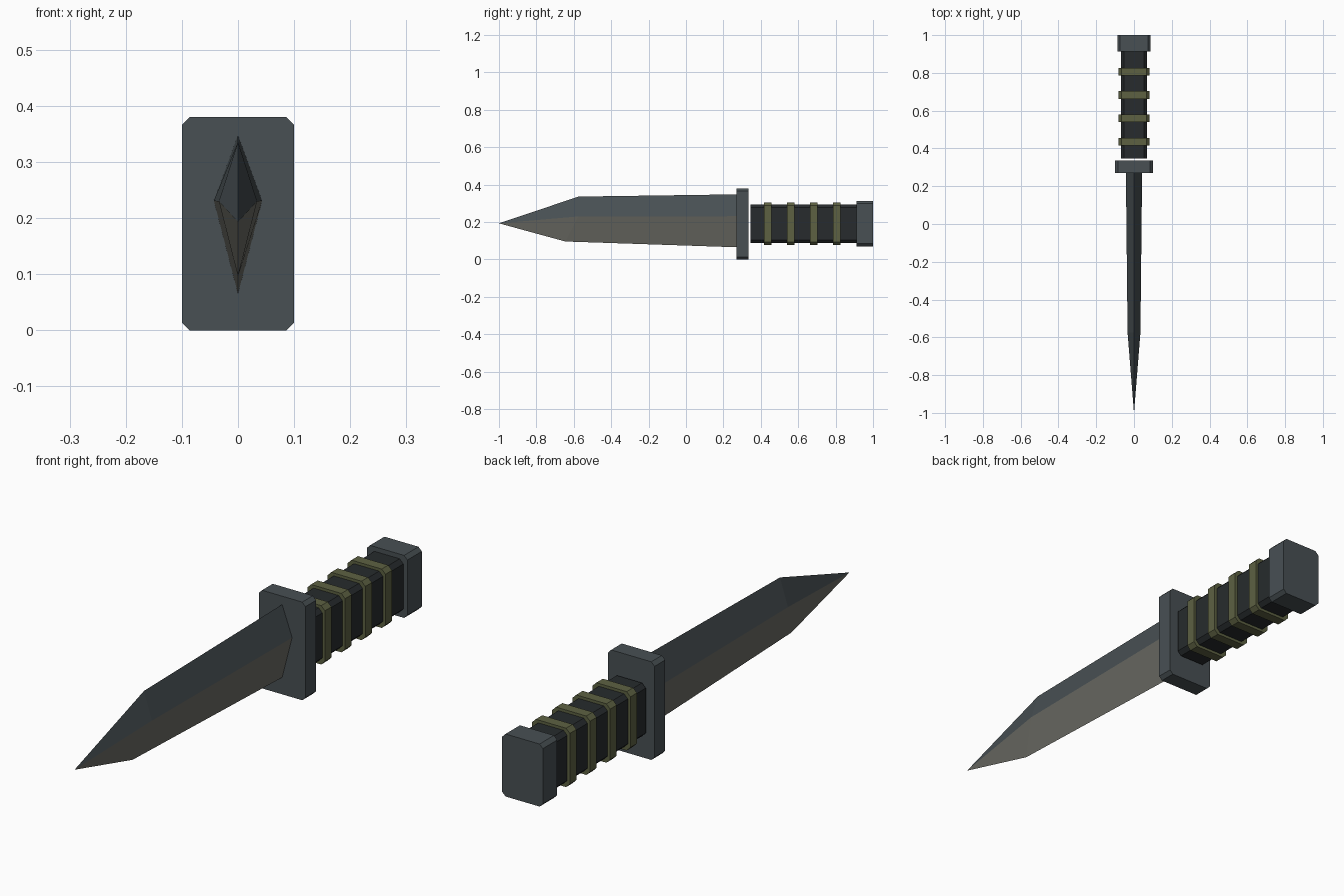
import bpy
import bmesh

if "Cube" in bpy.data.objects:
    bpy.data.objects.remove(bpy.data.objects["Cube"])

AXIS_Z = 0.191  # height of the handle axis


def material(name, rgb):
    m = bpy.data.materials.new(name)
    m.diffuse_color = (*rgb, 1)
    m.use_nodes = True
    m.node_tree.nodes["Principled BSDF"].inputs["Base Color"].default_value = m.diffuse_color
    return m


STEEL = material("dark_steel", (0.065, 0.08, 0.088))
EDGE = material("ground_edge", (0.15, 0.15, 0.13))
GRIP = material("black_grip", (0.02, 0.024, 0.026))
OLIVE = material("olive_band", (0.11, 0.12, 0.055))


def finish(name, bm, mats):
    bmesh.ops.recalc_face_normals(bm, faces=bm.faces)
    mesh = bpy.data.meshes.new(name)
    bm.to_mesh(mesh)
    bm.free()
    for m in mats:
        mesh.materials.append(m)
    obj = bpy.data.objects.new(name, mesh)
    bpy.context.collection.objects.link(obj)
    return obj


def block(name, y0, y1, half_x, half_z, cut, mat, z=AXIS_Z):
    """Rectangle with chamfered corners, extruded along y."""
    a, b = half_x - cut, half_z - cut
    outline = [(half_x, b), (a, half_z), (-a, half_z), (-half_x, b),
               (-half_x, -b), (-a, -half_z), (a, -half_z), (half_x, -b)]
    bm = bmesh.new()
    face = bm.faces.new([bm.verts.new((x, y0, z + dz)) for x, dz in outline])
    out = bmesh.ops.extrude_face_region(bm, geom=[face], use_keep_orig=True)
    verts = [g for g in out["geom"] if isinstance(g, bmesh.types.BMVert)]
    bmesh.ops.translate(bm, verts=verts, vec=(0, y1 - y0, 0))
    return finish(name, bm, [mat])


# Blade: diamond sections narrowing to a point, lower half ground lighter
bm = bmesh.new()
tip = bm.verts.new((0, -1, 0.193))
sections = []
for top, ridge, bottom in [
        ((0.275, 0.348), (0.275, 0.043, 0.231), (0.275, 0.065)),
        ((-0.575, 0.336), (-0.575, 0.034, 0.230), (-0.645, 0.096))]:
    sections.append([bm.verts.new(p) for p in (
        (0, *top), (ridge[1], ridge[0], ridge[2]),
        (0, *bottom), (-ridge[1], ridge[0], ridge[2]))])
root, shoulder = sections
bm.faces.new(root)
for i in range(4):
    j = (i + 1) % 4
    for verts in ((root[i], root[j], shoulder[j], shoulder[i]),
                  (shoulder[i], shoulder[j], tip)):
        bm.faces.new(verts).material_index = 1 if i in (1, 2) else 0
finish("blade", bm, [STEEL, EDGE])

# Guard plate
block("guard", 0.27, 0.335, 0.1, 0.19, 0.014, STEEL, z=0.19)

# Grip with raised bands
block("grip", 0.346, 0.915, 0.07, 0.103, 0.016, GRIP)
for n in range(4):
    y = 0.436 + n * 0.1235
    block(f"grip_band_{n + 1}", y - 0.02, y + 0.02, 0.081, 0.114, 0.016, OLIVE)

# Pommel
block("pommel", 0.912, 1.0, 0.087, 0.121, 0.014, STEEL)
